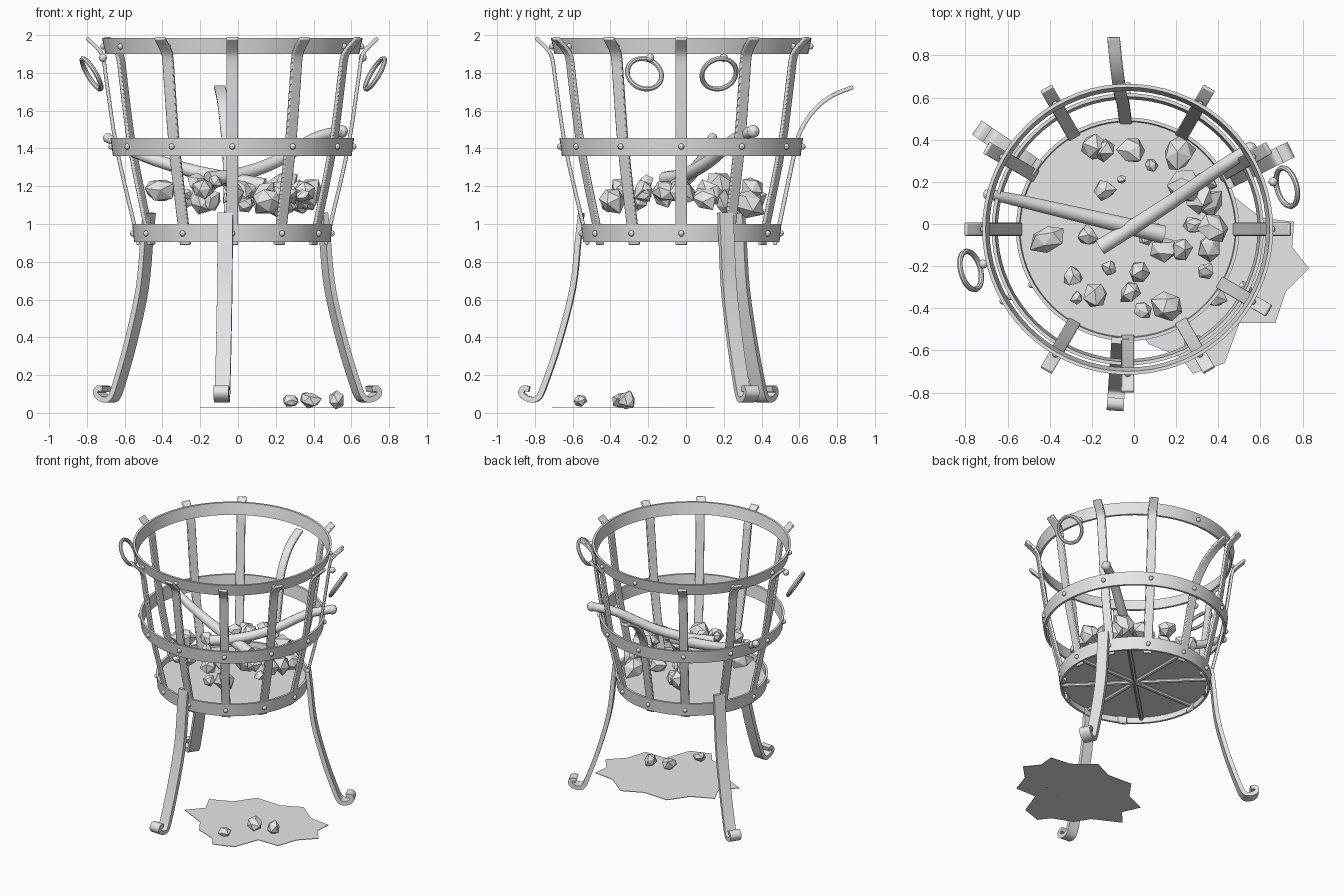
import bpy, bmesh, math, random
from mathutils import Vector, Matrix

random.seed(4)
if "Cube" in bpy.data.objects:
    bpy.data.objects.remove(bpy.data.objects["Cube"])

CENTRE = Vector((-0.03, -0.025, 0))
STEP = math.radians(30)

grey = bpy.data.materials.new("plain_grey")
grey.use_nodes = True
grey.diffuse_color = (0.8, 0.8, 0.8, 1)
grey.node_tree.nodes["Principled BSDF"].inputs["Base Color"].default_value = (0.8, 0.8, 0.8, 1)


def finish(name, bm, smooth=True):
    bmesh.ops.recalc_face_normals(bm, faces=bm.faces)
    mesh = bpy.data.meshes.new(name)
    bm.to_mesh(mesh)
    bm.free()
    mesh.materials.append(grey)
    obj = bpy.data.objects.new(name, mesh)
    bpy.context.collection.objects.link(obj)
    if smooth:
        bpy.ops.object.select_all(action='DESELECT')
        obj.select_set(True)
        bpy.context.view_layer.objects.active = obj
        bpy.ops.object.shade_smooth_by_angle(angle=math.radians(35))
    return obj


def smooth_path(points, cuts=4):
    """Catmull-Rom interpolation through the points."""
    pts = [Vector(p) for p in points]
    pts = [2 * pts[0] - pts[1]] + pts + [2 * pts[-1] - pts[-2]]
    out = []
    for a, b, c, d in zip(pts, pts[1:], pts[2:], pts[3:]):
        for i in range(cuts):
            t = i / cuts
            out.append(0.5 * (2 * b + (c - a) * t + (2 * a - 5 * b + 4 * c - d) * t ** 2
                              + (3 * b - a - 3 * c + d) * t ** 3))
    return out + [pts[-2]]


def bridge(bm, loops, closed=False):
    """Skin a row of vertex loops, capping the ends when open."""
    n = len(loops[0])
    pairs = list(zip(loops, loops[1:])) + ([(loops[-1], loops[0])] if closed else [])
    for a, b in pairs:
        for i in range(n):
            j = (i + 1) % n
            bm.faces.new((a[i], a[j], b[j], b[i]))
    if not closed:
        bm.faces.new(loops[0])
        bm.faces.new(loops[-1])


def strap(name, path, angle, width, thick, lean=0.0, cuts=4):
    """Flat bar following a (radius, height, 0) path, turned to an angle."""
    bm = bmesh.new()
    pts = smooth_path([(r, 0, z) for r, z in path], cuts)
    spin = Matrix.Translation(CENTRE) @ Matrix.Rotation(angle, 4, 'Z')
    loops = []
    for i, p in enumerate(pts):
        t = (pts[min(i + 1, len(pts) - 1)] - pts[max(i - 1, 0)]).normalized()
        n = Vector((-t.z, 0, t.x)) * thick / 2
        side = Vector((0, width / 2, 0))
        mid = p + Vector((0, lean * i / len(pts), 0))
        loops.append([bm.verts.new(spin @ (mid + v)) for v in (n + side, n - side, -n - side, side - n)])
    bridge(bm, loops)
    obj = finish(name, bm)
    bevel = obj.modifiers.new("soft_edges", 'BEVEL')
    bevel.width = thick * 0.25
    bevel.segments = 2
    return obj


def hoop(name, r_low, r_high, z_low, z_high, thick=0.016):
    bm = bmesh.new()
    profile = [(r_low, z_low), (r_high, z_high), (r_high - thick, z_high), (r_low - thick, z_low)]
    count = 72
    loops = []
    for k in range(count):
        a = math.tau * k / count
        loops.append([bm.verts.new(CENTRE + Vector((r * math.cos(a), r * math.sin(a), z))) for r, z in profile])
    bridge(bm, loops, closed=True)
    return finish(name, bm)


def tube(name, points, radii, sides=12):
    bm = bmesh.new()
    pts = smooth_path(points)
    loops = []
    for i, p in enumerate(pts):
        t = pts[min(i + 1, len(pts) - 1)] - pts[max(i - 1, 0)]
        rot = t.to_track_quat('Z', 'Y')
        f = i / (len(pts) - 1)
        r = radii[0] * (1 - f) + radii[1] * f
        loops.append([bm.verts.new(p + rot @ Vector((r * math.cos(a), r * math.sin(a), 0)))
                      for a in (math.tau * k / sides for k in range(sides))])
    bridge(bm, loops)
    return finish(name, bm)


def add_ball(bm, at, r):
    bmesh.ops.create_uvsphere(bm, u_segments=10, v_segments=8, radius=r, matrix=Matrix.Translation(at))


def add_lump(bm, at, r):
    """Faceted irregular rock."""
    tmp = bmesh.ops.create_icosphere(bm, subdivisions=1, radius=r)["verts"]
    squash = Vector([random.uniform(0.8, 1.15) for _ in range(3)])
    turn = Matrix.Rotation(random.uniform(0, 6), 3, Vector((random.random(), random.random(), 1)))
    for v in tmp:
        v.co = Vector(at) + turn @ (v.co * random.uniform(0.75, 1.15) * squash)


# Basket hoops
HOOPS = {"lower_hoop": (0.52, 0.53, 0.905, 1.0),
         "middle_hoop": (0.632, 0.645, 1.36, 1.455),
         "top_hoop": (0.672, 0.69, 1.9, 1.985)}
for name, dims in HOOPS.items():
    hoop(name, *dims)

# Upright staves, with one gap and one bent outward at the back
STAVE = [(0.495, 0.89), (0.52, 1.0), (0.612, 1.4), (0.665, 1.75), (0.682, 1.87), (0.705, 1.92), (0.77, 1.985)]
BENT = [(0.495, 0.89), (0.52, 1.0), (0.6, 1.38), (0.635, 1.5), (0.71, 1.61), (0.8, 1.68), (0.91, 1.725)]
for k in range(12):
    if k == 3:
        strap("bent_stave", BENT, k * STEP, 0.06, 0.022, lean=0.07)
    elif k != 7:
        strap("stave", STAVE, k * STEP, 0.062, 0.02)

# Rivets where staves cross the hoops
bm = bmesh.new()
for r, z in ((0.527, 0.95), (0.642, 1.41), (0.684, 1.94)):
    for k in range(12):
        add_ball(bm, CENTRE + Vector((r * math.cos(k * STEP), r * math.sin(k * STEP), z)), 0.016)
finish("rivets", bm)

# Three legs with curled feet
LEG = [(0.53, 1.06), (0.545, 0.93), (0.575, 0.66), (0.65, 0.37), (0.725, 0.15), (0.755, 0.085),
       (0.785, 0.07), (0.825, 0.08), (0.848, 0.105), (0.835, 0.13), (0.805, 0.125)]
for k in range(3):
    strap("leg", LEG, math.radians(26 + 120 * k), 0.08, 0.03)

# Floor plate and the bars beneath it
bm = bmesh.new()
bmesh.ops.create_cone(bm, cap_ends=True, segments=72, radius1=0.518, radius2=0.518, depth=0.01,
                      matrix=Matrix.Translation(CENTRE + Vector((0, 0, 0.955))))
finish("floor_plate", bm)
for k in range(4):
    a = k * math.pi / 4
    arm = Vector((math.cos(a), math.sin(a), 0)) * 0.51
    mid = CENTRE + Vector((0, 0, 0.94))
    tube("floor_bar", [mid - arm, mid, mid + arm], (0.015, 0.015), 8)

# Hanging ring handles and their knobs
for x, y, turn, knob in ((0.725, 0.175, 15, (0.66, 0.2, 1.88)), (-0.775, -0.22, 195, (-0.715, -0.19, 1.88))):
    bm = bmesh.new()
    place = (Matrix.Translation((x, y, 1.795)) @ Matrix.Rotation(math.radians(turn), 4, 'Z')
             @ Matrix.Rotation(math.radians(120), 4, 'Y'))
    loops = []
    for k in range(40):
        a = math.tau * k / 40
        loops.append([])
        for j in range(8):
            b = math.tau * j / 8
            r = 0.093 + 0.013 * math.cos(b)
            loops[-1].append(bm.verts.new(place @ Vector((r * math.cos(a), r * math.sin(a), 0.013 * math.sin(b)))))
    bridge(bm, loops, closed=True)
    add_ball(bm, Vector(knob), 0.022)
    finish("ring_handle", bm)

# Two pokers resting in the embers
tube("left_poker", [(-0.68, 0.14, 1.45), (-0.5, 0.1, 1.36), (-0.2, 0.03, 1.27), (0.14, -0.05, 1.2)], (0.024, 0.042))
tube("right_poker", [(0.54, 0.35, 1.49), (0.4, 0.26, 1.45), (0.2, 0.12, 1.33), (0, -0.01, 1.26),
                     (-0.16, -0.11, 1.24)], (0.03, 0.038))
bm = bmesh.new()
add_ball(bm, Vector((0.55, 0.355, 1.49)), 0.034)
add_ball(bm, Vector((-0.69, 0.14, 1.455)), 0.026)
finish("poker_ends", bm)

# Lumps of coal in the basket: x, y, size in hundredths
COALS = [(-19, 36, 8), (-14, 35, 6), (-1, 35, 7), (8, 28, 4), (-14, 16, 5), (-6, 21, 3), (21, 33, 9),
         (-41, -7, 8), (-22, -5, 5), (-29, -25, 5), (-12, -21, 4), (2, -23, 6), (-2, -32, 6),
         (-18, -34, 6), (-27, -35, 4), (4, -41, 4), (16, -39, 8), (34, -22, 4), (14, -12, 8),
         (24, 19, 9), (36, 10, 7), (38, -2, 7), (36, -11, 6), (28, 0, 5), (22, -12, 6), (34, 20, 6),
         (7, -5, 6), (31, 13, 8)]
bm = bmesh.new()
for x, y, r in COALS:
    away = math.hypot(x + 3, y + 2) / 50
    add_lump(bm, (x / 100, y / 100, 1.11 + 0.11 * (1 - away) + random.uniform(-0.03, 0.06)), r / 100)
finish("basket_coals", bm, smooth=False)

# Ash patch on the ground with fallen coals
EDGE = [(83, -21), (72, -32), (67, -47), (50, -47), (43, -66), (28, -71), (22, -63), (7, -57), (0, -46),
        (-20, -36), (-10, -25), (-16, -12), (0, -5), (10, 9), (30, 8), (45, 15), (60, 3), (76, 1), (75, -11)]
bm = bmesh.new()
bm.faces.new([bm.verts.new((x / 100, y / 100, 0.025)) for x, y in reversed(EDGE)])
solid = bmesh.ops.extrude_face_region(bm, geom=bm.faces[:])["geom"]
bmesh.ops.translate(bm, verts=[g for g in solid if isinstance(g, bmesh.types.BMVert)], vec=(0, 0, 0.004))
finish("ash_patch", bm, smooth=False)
bm = bmesh.new()
for at, r in (((0.28, -0.56, 0.065), 0.04), ((0.38, -0.34, 0.07), 0.06), ((0.52, -0.31, 0.065), 0.052)):
    add_lump(bm, at, r)
finish("fallen_coals", bm, smooth=False)
